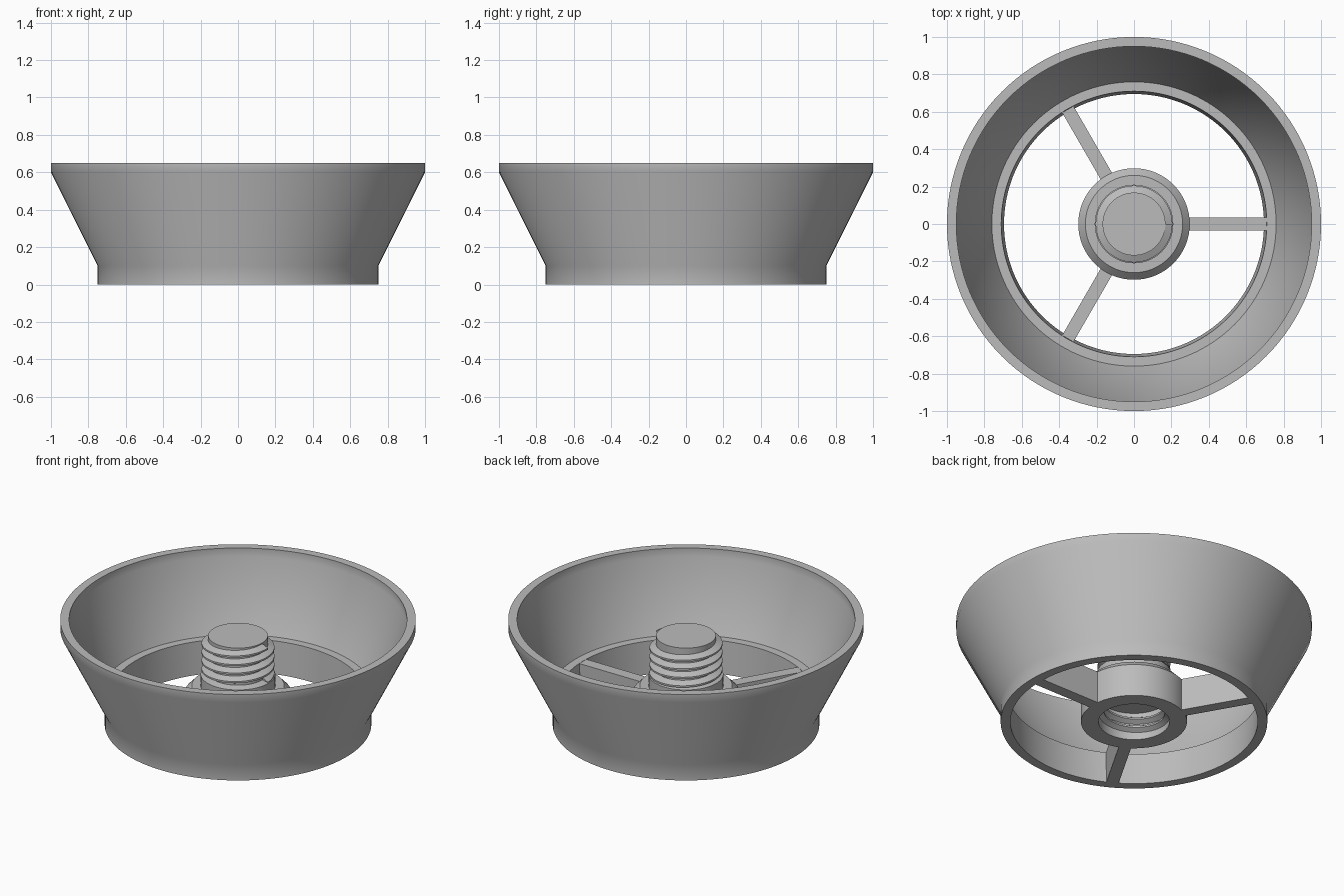
import bpy
import bmesh
from math import cos, sin, pi, radians
from mathutils import Matrix

cube = bpy.data.objects.get("Cube")
if cube:
    bpy.data.objects.remove(cube, do_unlink=True)

grey = bpy.data.materials.new("plain grey")
grey.use_nodes = True
grey.diffuse_color = (0.5, 0.5, 0.5, 1)
grey.node_tree.nodes["Principled BSDF"].inputs["Base Color"].default_value = grey.diffuse_color


def finish(name, bm):
    """Turn a bmesh into a shaded grey object."""
    bmesh.ops.remove_doubles(bm, verts=bm.verts, dist=0.0001)
    bmesh.ops.recalc_face_normals(bm, faces=bm.faces)
    mesh = bpy.data.meshes.new(name)
    bm.to_mesh(mesh)
    bm.free()
    mesh.materials.append(grey)
    obj = bpy.data.objects.new(name, mesh)
    bpy.context.collection.objects.link(obj)
    bpy.ops.object.select_all(action="DESELECT")
    obj.select_set(True)
    bpy.context.view_layer.objects.active = obj
    bpy.ops.object.shade_smooth_by_angle(angle=radians(30))
    return obj


def lathe(name, profile, closed, steps=128):
    """Spin a radius/height profile about the z axis."""
    bm = bmesh.new()
    verts = [bm.verts.new((r, 0, z)) for r, z in profile]
    edges = [bm.edges.new(pair) for pair in zip(verts, verts[1:])]
    if closed:
        edges.append(bm.edges.new((verts[-1], verts[0])))
    bmesh.ops.spin(bm, geom=verts + edges, axis=(0, 0, 1), cent=(0, 0, 0),
                   angle=2 * pi, steps=steps)
    return finish(name, bm)


def thread(name, root, crest, z_start, pitch, turns, steps=64):
    """Sweep a blunt tooth along a helix, capped at both ends."""
    tooth = [(root, -0.46), (crest, -0.1), (crest, 0.1), (root, 0.46)]
    bm = bmesh.new()
    rows = []
    for i in range(int(turns * steps) + 1):
        a = 2 * pi * i / steps
        z = z_start + pitch * i / steps
        rows.append([bm.verts.new((r * cos(a), r * sin(a), z + h * pitch))
                     for r, h in tooth])
    for low, high in zip(rows, rows[1:]):
        for j in range(4):
            k = (j + 1) % 4
            bm.faces.new((low[j], low[k], high[k], high[j]))
    bm.faces.new(rows[0])
    bm.faces.new(rows[-1])
    return finish(name, bm)


# Flared outer wall with a ledge above the base ring
lathe("flared_ring", [(0.75, 0), (0.75, 0.1), (1, 0.6), (1, 0.65), (0.95, 0.65),
                      (0.95, 0.6), (0.76, 0.2), (0.71, 0.2), (0.695, 0)], True)

# Central hub with blind hole, chamfered shoulder, neck and stud
lathe("hub_and_stud", [(0, 0.17), (0.2, 0.17), (0.2, 0), (0.298, 0), (0.298, 0.2),
                       (0.26, 0.24), (0.21, 0.24), (0.21, 0.31), (0.168, 0.32),
                       (0.168, 0.55), (0, 0.55)], False)

# Threads on the stud and inside the hole
thread("stud_thread", 0.164, 0.205, 0.31, 0.053, 4)
thread("hole_thread", 0.203, 0.172, 0.035, 0.053, 2)

# Three spokes joining hub and ring
for n in range(3):
    bm = bmesh.new()
    bmesh.ops.create_cube(bm, size=1)
    bmesh.ops.scale(bm, vec=(0.43, 0.07, 0.2), verts=bm.verts)
    bmesh.ops.translate(bm, vec=(0.493, 0, 0.1), verts=bm.verts)
    bmesh.ops.rotate(bm, matrix=Matrix.Rotation(n * 2 * pi / 3, 3, "Z"), verts=bm.verts)
    finish(f"spoke_{n + 1}", bm)
